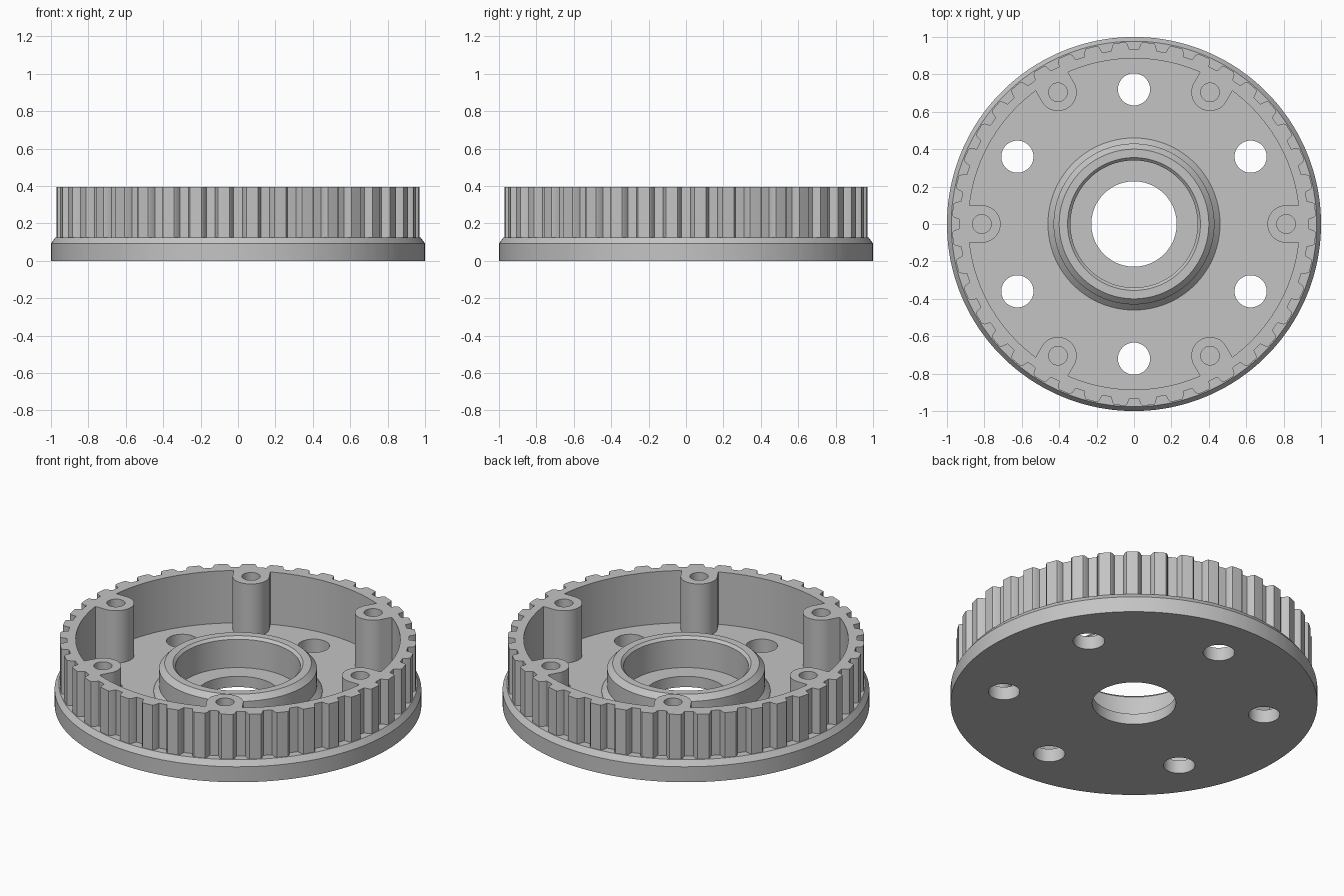
import bpy
import bmesh
from math import sin, cos, pi, radians

cube = bpy.data.objects.get("Cube")
if cube:
    bpy.data.objects.remove(cube, do_unlink=True)

TEETH = 40
TOP = 0.395
RIM_INNER = 0.885
BOSS_RADIUS = 0.10
BOSS_CIRCLE = 0.813

metal = bpy.data.materials.new("grey metal")
metal.use_nodes = True
grey = (0.55, 0.55, 0.55, 1)
metal.diffuse_color = grey
metal.node_tree.nodes["Principled BSDF"].inputs["Base Color"].default_value = grey


def finish(name, bm):
    bmesh.ops.recalc_face_normals(bm, faces=bm.faces)
    mesh = bpy.data.meshes.new(name)
    bm.to_mesh(mesh)
    bm.free()
    mesh.materials.append(metal)
    obj = bpy.data.objects.new(name, mesh)
    bpy.context.collection.objects.link(obj)
    return obj


def prism(name, outline, z0, z1):
    bm = bmesh.new()
    low = [bm.verts.new((x, y, z0)) for x, y in outline]
    high = [bm.verts.new((x, y, z1)) for x, y in outline]
    bm.faces.new(low)
    bm.faces.new(high)
    for i in range(len(low)):
        j = i - 1
        bm.faces.new((low[j], low[i], high[i], high[j]))
    return finish(name, bm)


def circle(r, x, y, segments):
    angles = [2 * pi * i / segments for i in range(segments)]
    return [(x + r * cos(a), y + r * sin(a)) for a in angles]


def cut(target, tool):
    mod = target.modifiers.new("cut", "BOOLEAN")
    mod.operation = "DIFFERENCE"
    mod.solver = "EXACT"
    mod.object = tool
    bpy.context.view_layer.objects.active = target
    bpy.ops.object.modifier_apply(modifier=mod.name)
    bpy.data.objects.remove(tool, do_unlink=True)


def tooth_samples():
    """Angle and radius around the rim: rounded gaps with lands between."""
    pitch = 2 * pi / TEETH
    tip, shoulder, root = 0.972, 0.962, 0.932
    shape = [(-0.026, root), (0.026, root), (0.037, shoulder), (0.046, tip),
             (pitch / 2, tip), (pitch - 0.046, tip), (pitch - 0.037, shoulder)]
    return [(k * pitch + a, r) for k in range(TEETH) for a, r in shape]


def spin(name, profile, samples):
    """Revolve a closed profile; a radius of None follows the teeth."""
    bm = bmesh.new()
    columns = []
    for a, tooth in samples:
        column = []
        for r, z in profile:
            radius = tooth if r is None else r
            column.append(bm.verts.new((radius * cos(a), radius * sin(a), z)))
        columns.append(column)
    for i, column in enumerate(columns):
        before = columns[i - 1]
        for j in range(len(profile)):
            bm.faces.new((before[j - 1], column[j - 1], column[j], before[j]))
    return finish(name, bm)


# Flange, toothed rim, web, hub and stepped bearing bore in one section
section = [
    (0.228, 0), (1, 0), (1, 0.093), (0.977, 0.125),
    (None, 0.125), (None, TOP), (RIM_INNER, TOP), (RIM_INNER, 0.08),
    (0.46, 0.08), (0.46, 0.085), (0.43, 0.115), (0.43, 0.22), (0.40, 0.25),
    (0.355, 0.25), (0.34, 0.235), (0.34, 0.065), (0.228, 0.065),
]
pulley = spin("toothed_pulley", section, tooth_samples())

# Six through holes in the web
for k in range(6):
    a = radians(60 * k + 30)
    hole = circle(0.086, 0.72 * cos(a), 0.72 * sin(a), 48)
    cut(pulley, prism("web_hole", hole, -0.1, 0.2))

# Screw boss with straight sides running into the rim, and a blind hole
outline = [(RIM_INNER + 0.003, -BOSS_RADIUS), (RIM_INNER + 0.003, BOSS_RADIUS)]
for i in range(25):
    a = pi / 2 + pi * i / 24
    outline.append((BOSS_CIRCLE + BOSS_RADIUS * cos(a), BOSS_RADIUS * sin(a)))
boss = prism("screw_boss", outline, 0.07, TOP)
cut(boss, prism("screw_hole", circle(0.05, BOSS_CIRCLE, 0, 32), 0.15, 0.5))

bpy.ops.object.select_all(action="DESELECT")
for part in (pulley, boss):
    part.select_set(True)
bpy.context.view_layer.objects.active = pulley
bpy.ops.object.shade_smooth_by_angle(angle=radians(25))

# Repeat the boss around the rim
for k in range(1, 6):
    copy = boss.copy()
    copy.rotation_euler.z = radians(60 * k)
    bpy.context.collection.objects.link(copy)
